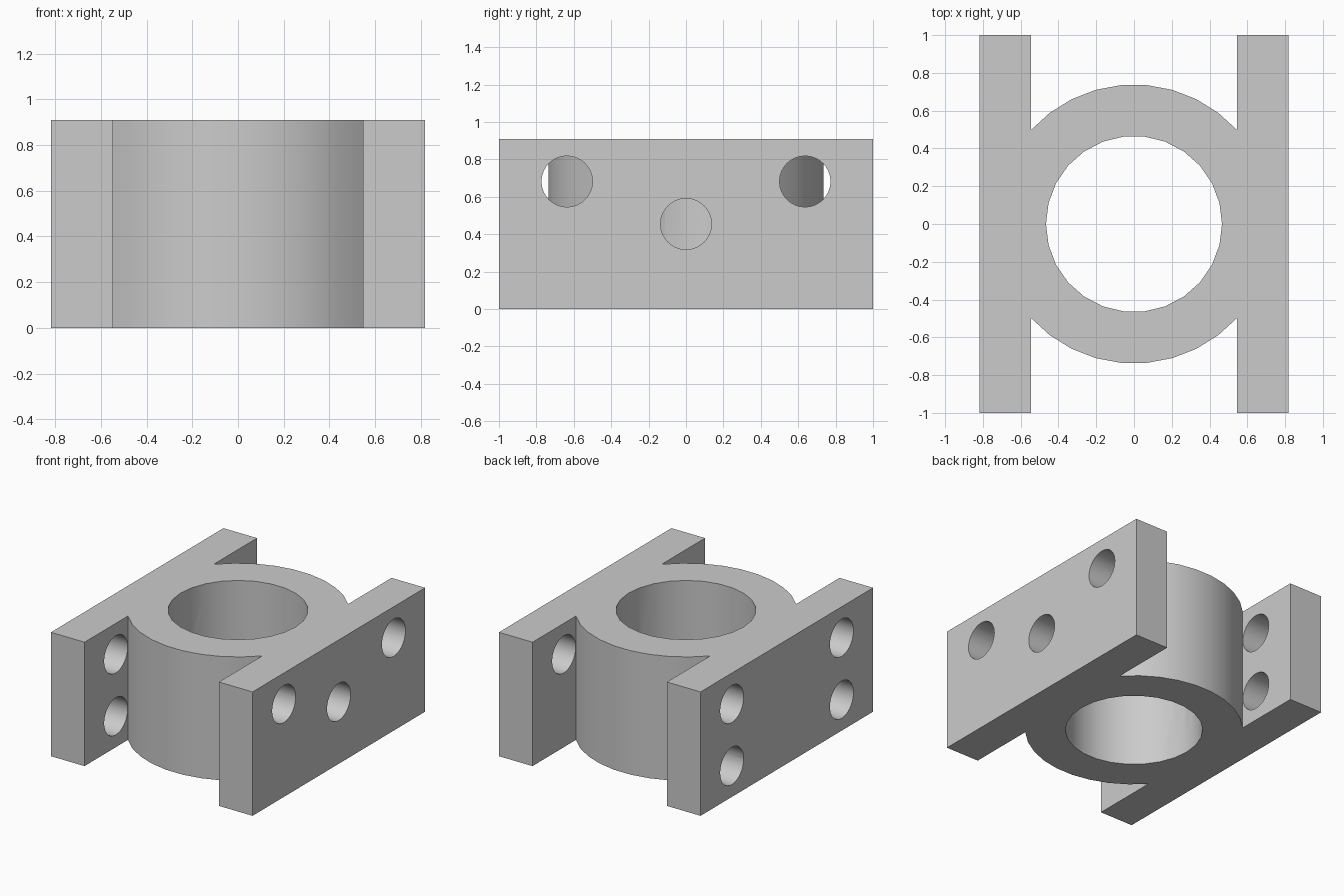
import bpy, bmesh
from math import sin, cos, tau, pi
from mathutils import Matrix, Vector

default = bpy.data.objects.get("Cube")
if default:
    bpy.data.objects.remove(default, do_unlink=True)

UNIT = 1 / 11
HEIGHT = 10 * UNIT
PLATE_OUT = 9 * UNIT
RING_R, RING_SIDES = 0.7385, 34
BORE_R, BORE_SIDES = 0.466, 26
HOLE_R, HOLE_SIDES = 1.5 * UNIT, 32

grey = bpy.data.materials.new("plain grey")
grey.use_nodes = True
colour = (0.6, 0.6, 0.6, 1)
grey.diffuse_color = colour
grey.node_tree.nodes["Principled BSDF"].inputs["Base Color"].default_value = colour


def make_object(name, bm):
    bmesh.ops.recalc_face_normals(bm, faces=bm.faces)
    mesh = bpy.data.meshes.new(name)
    bm.to_mesh(mesh)
    bm.free()
    mesh.materials.append(grey)
    obj = bpy.data.objects.new(name, mesh)
    bpy.context.collection.objects.link(obj)
    return obj


def prism(bm, outline, direction):
    face = bm.faces.new([bm.verts.new(p) for p in outline])
    top = bmesh.ops.extrude_face_region(bm, geom=[face], use_keep_orig=True)
    moved = [v for v in top["geom"] if isinstance(v, bmesh.types.BMVert)]
    bmesh.ops.translate(bm, verts=moved, vec=direction)


def cylinder(name, radius, sides, length, matrix):
    bm = bmesh.new()
    ring = [(radius * cos(tau * i / sides), radius * sin(tau * i / sides), -length / 2)
            for i in range(sides)]
    prism(bm, ring, Vector((0, 0, length)))
    bm.transform(matrix)
    return make_object(name, bm)


# Body outline: ring arcs running into the two side plates
arc = [(RING_R * cos(tau * k / RING_SIDES), RING_R * sin(tau * k / RING_SIDES))
       for k in range(4, 14)]
plate_in = arc[0][0]
half = [(PLATE_OUT, 1), (plate_in, 1), *arc, (-plate_in, 1), (-PLATE_OUT, 1)]
outline = half + [(-x, -y) for x, y in half]
bm = bmesh.new()
prism(bm, [(x, y, 0) for x, y in outline], Vector((0, 0, HEIGHT)))
body = make_object("bearing_block", bm)

# Cutters: central bore, cross hole and four bolt holes through both plates
cutters = [cylinder("bore_cutter", BORE_R, BORE_SIDES, 3, Matrix.Identity(4))]
sideways = Matrix.Rotation(pi / 2, 4, "Y")
mid = HEIGHT / 2
spots = [("cross_hole_cutter", 0, mid)]
spots += [("bolt_hole_cutter", sy * 7 * UNIT, mid + sz * 2.5 * UNIT)
          for sy in (-1, 1) for sz in (-1, 1)]
for name, y, z in spots:
    # Each plate is drilled separately so the ring stays whole
    for side in (-1, 1):
        if name.startswith("bolt"):
            length, x = 0.4, side * (plate_in + 0.2)
            # Drill only as deep as the plate's inner face
            x -= side * 0.0005
        else:
            length, x = 0.7, side * 0.65
        place = Matrix.Translation((x, y, z)) @ sideways
        cutters.append(cylinder(name, HOLE_R, HOLE_SIDES, length, place))

bpy.context.view_layer.objects.active = body
for cutter in cutters:
    mod = body.modifiers.new(cutter.name, "BOOLEAN")
    mod.operation = "DIFFERENCE"
    mod.solver = "EXACT"
    mod.object = cutter
    bpy.ops.object.modifier_apply(modifier=mod.name)
    bpy.data.objects.remove(cutter, do_unlink=True)

# Smooth the round walls and keep the edges crisp
bpy.ops.object.select_all(action="DESELECT")
body.select_set(True)
bpy.ops.object.shade_smooth_by_angle(angle=pi / 6)
